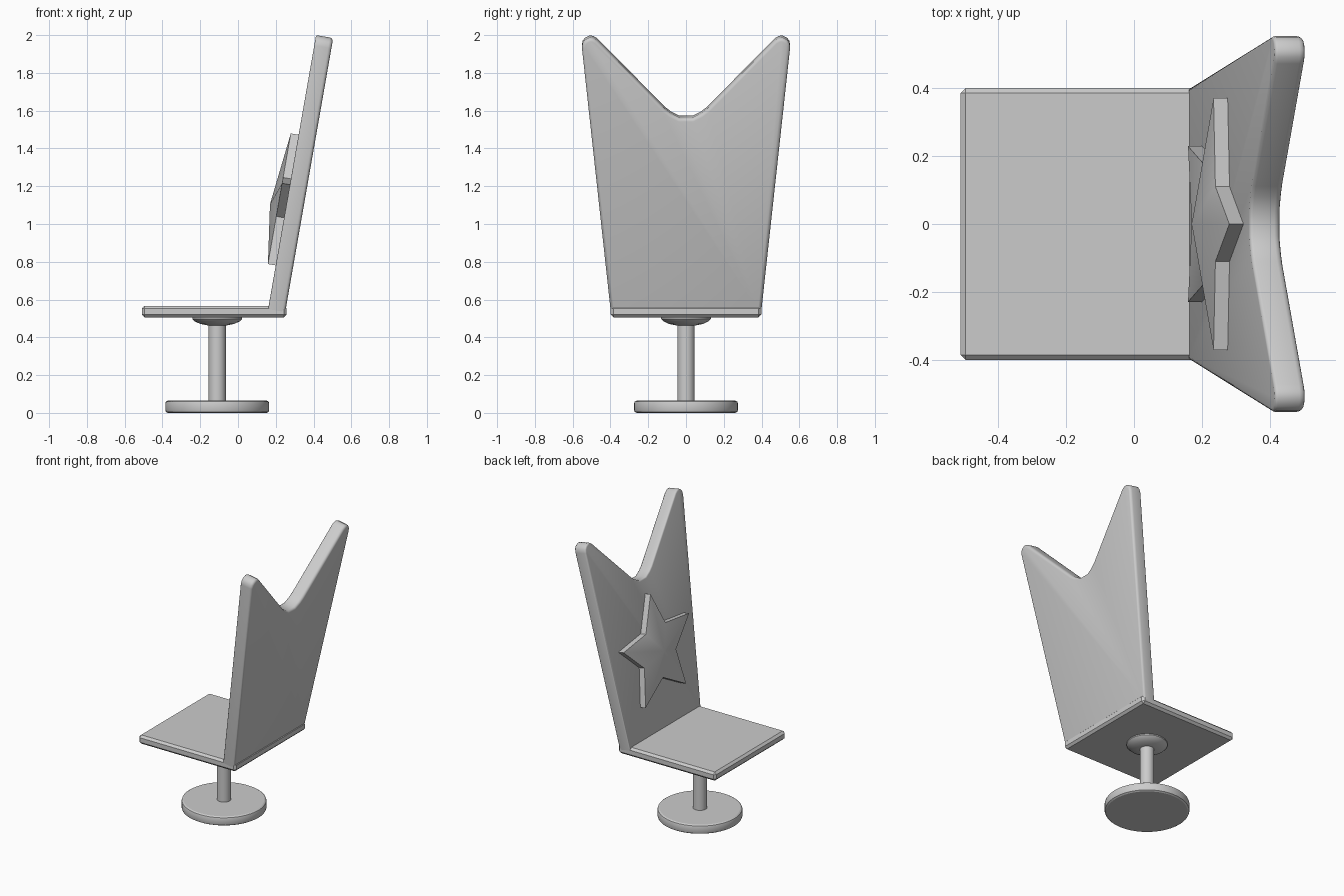
import bpy, bmesh, math
from mathutils import Vector

if "Cube" in bpy.data.objects:
    bpy.data.objects.remove(bpy.data.objects["Cube"])

TILT = math.radians(9.93)
UP = Vector((math.sin(TILT), 0, math.cos(TILT)))       # along the backrest
REAR = Vector((math.cos(TILT), 0, -math.sin(TILT)))    # through its thickness


def front_point(y, z):
    """Point on the front face of the leaning backrest."""
    return Vector((0.163 + math.tan(TILT) * (z - 0.57), y, z))


def finish(name, bm, angle=30):
    bmesh.ops.recalc_face_normals(bm, faces=bm.faces)
    me = bpy.data.meshes.new(name)
    bm.to_mesh(me)
    bm.free()
    ob = bpy.data.objects.new(name, me)
    bpy.context.collection.objects.link(ob)
    bpy.ops.object.select_all(action='DESELECT')
    ob.select_set(True)
    bpy.context.view_layer.objects.active = ob
    bpy.ops.object.shade_smooth_by_angle(angle=math.radians(angle))
    return ob


def lathe(name, profile, x, segments=48):
    bm = bmesh.new()
    vs = [bm.verts.new((r, 0, z)) for r, z in profile]
    es = [bm.edges.new(p) for p in zip(vs, vs[1:])]
    bmesh.ops.spin(bm, geom=vs + es, cent=(0, 0, 0), axis=(0, 0, 1),
                   angle=math.tau, steps=segments, use_duplicate=False)
    bmesh.ops.remove_doubles(bm, verts=bm.verts, dist=1e-5)
    bmesh.ops.translate(bm, verts=bm.verts, vec=(x, 0, 0))
    return finish(name, bm)


# Seat: thin chamfered slab
bm = bmesh.new()
bmesh.ops.create_cube(bm, size=1)
bmesh.ops.scale(bm, verts=bm.verts, vec=(0.767, 0.797, 0.062))
bmesh.ops.translate(bm, verts=bm.verts, vec=(-0.1255, 0, 0.536))
bmesh.ops.bevel(bm, geom=bm.edges[:], offset=0.015, segments=1, affect='EDGES')
finish("seat", bm, 20)

# Backrest: leaning two-pointed slab, mirrored half outline
half = [(0.398, 0.545), (0.551, 1.945), (0.548, 1.97), (0.535, 1.988),
        (0.51, 2.0), (0.49, 1.997), (0.47, 1.985), (0.11, 1.621),
        (0.08, 1.598), (0.035, 1.575)]
outline = half + [(-y, z) for y, z in reversed(half)]
bm = bmesh.new()
front = [bm.verts.new(front_point(y, z)) for y, z in outline]
rear = [bm.verts.new(v.co + REAR * 0.092) for v in front]
caps = [bm.faces.new(front), bm.faces.new(rear[::-1])]
n = len(front)
for i in range(n):
    j = (i + 1) % n
    bm.faces.new((front[j], front[i], rear[i], rear[j]))
bmesh.ops.recalc_face_normals(bm, faces=bm.faces)
for cap, width in zip(caps, (0.01, 0.018)):
    bmesh.ops.bevel(bm, geom=list(cap.edges), offset=width, segments=3,
                    profile=0.5, affect='EDGES')
finish("backrest", bm, 35)

# Star: raised walls with a shallow pyramid front
bm = bmesh.new()
centre = front_point(0, 1.09)
apex = bm.verts.new(centre - REAR * 0.086)
outer, inner = [], []
for i in range(10):
    r = 0.388 if i % 2 == 0 else 0.187
    a = math.tau * i / 10
    p = centre + UP * (r * math.cos(a)) + Vector((0, r * math.sin(a), 0))
    outer.append(bm.verts.new(p - REAR * 0.042))
    inner.append(bm.verts.new(p + REAR * 0.01))
for i in range(10):
    j = (i + 1) % 10
    bm.faces.new((apex, outer[i], outer[j]))
    bm.faces.new((outer[j], outer[i], inner[i], inner[j]))
bm.faces.new(inner)
finish("star", bm, 35)

# Pedestal: base disc, stem and mounting cup under the seat
X = -0.11
lathe("base", [(0, 0), (0.262, 0), (0.272, 0.006), (0.275, 0.016), (0.275, 0.05),
               (0.272, 0.059), (0.262, 0.065), (0, 0.065)], X)
lathe("stem", [(0, 0.06), (0.046, 0.06), (0.046, 0.48), (0, 0.48)], X, 32)
lathe("mounting_cup", [(0, 0.461), (0.05, 0.463), (0.09, 0.471), (0.12, 0.485),
                       (0.132, 0.497), (0.132, 0.512), (0, 0.512)], X)
